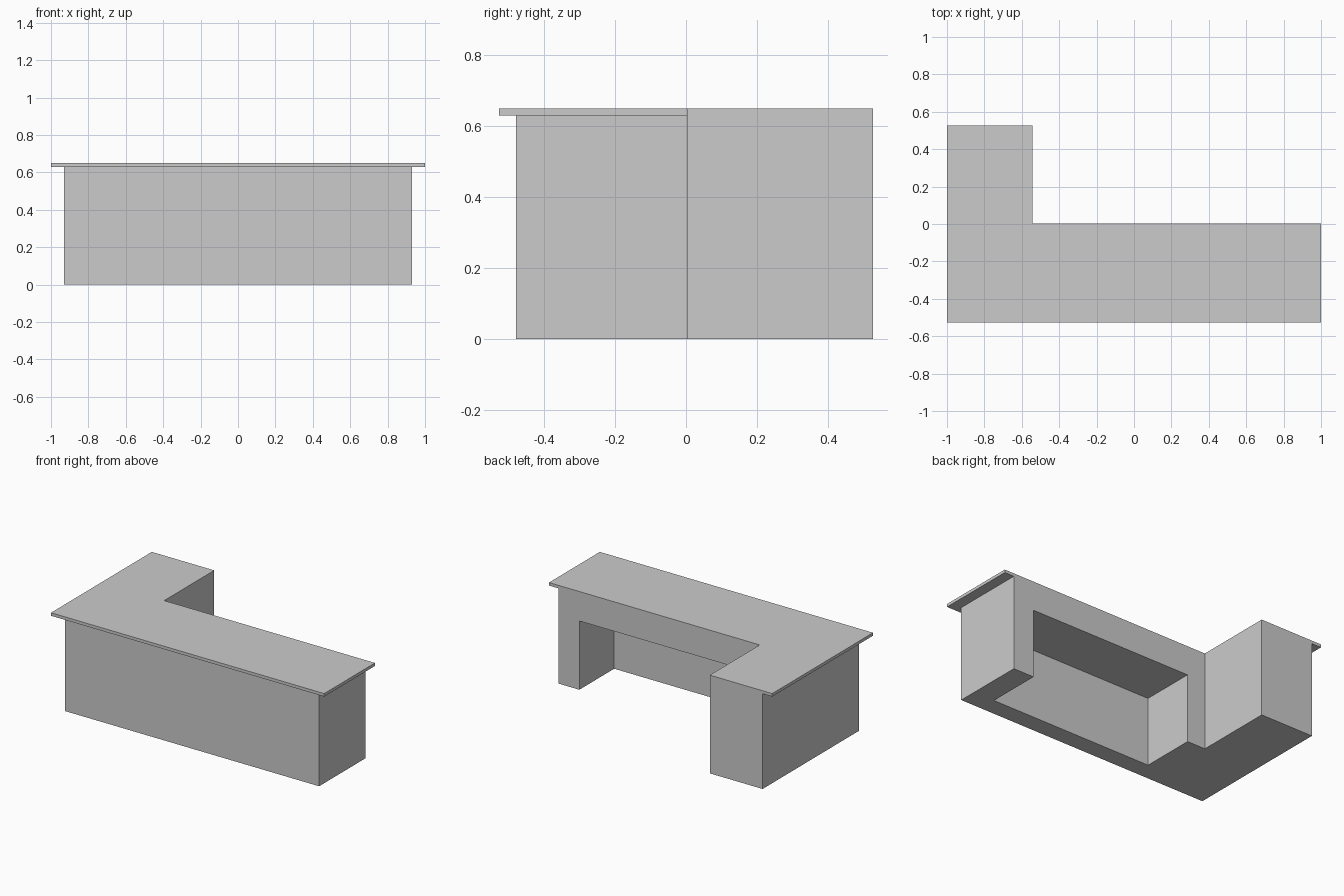
import bpy, bmesh

if "Cube" in bpy.data.objects:
    bpy.data.objects.remove(bpy.data.objects["Cube"])


def prism(name, outline, z0, z1):
    """Extrude a flat outline from z0 up to z1."""
    bm = bmesh.new()
    face = bm.faces.new([bm.verts.new((x, y, z0)) for x, y in outline])
    ext = bmesh.ops.extrude_face_region(bm, geom=[face], use_keep_orig=True)
    top = [v for v in ext["geom"] if isinstance(v, bmesh.types.BMVert)]
    bmesh.ops.translate(bm, verts=top, vec=(0, 0, z1 - z0))
    bmesh.ops.recalc_face_normals(bm, faces=bm.faces)
    mesh = bpy.data.meshes.new(name)
    bm.to_mesh(mesh)
    bm.free()
    obj = bpy.data.objects.new(name, mesh)
    bpy.context.collection.objects.link(obj)
    return obj


def l_shape(side, front):
    """L outline: long counter along x plus a return wing at the left."""
    return [(-side, front), (side, front), (side, INNER_Y),
            (INNER_X, INNER_Y), (INNER_X, BACK), (-side, BACK)]


def combine(target, other, operation):
    mod = target.modifiers.new(operation.title(), "BOOLEAN")
    mod.operation = operation
    mod.solver = "EXACT"
    mod.object = other
    bpy.context.view_layer.objects.active = target
    bpy.ops.object.modifier_apply(modifier=mod.name)
    bpy.data.objects.remove(other)


INNER_X, INNER_Y, BACK = -0.543, 0.004, 0.527

# Cabinet body, with the overhanging worktop flush on its inner sides
desk = prism("reception_desk", l_shape(0.93, -0.48), 0, 0.63)
worktop = prism("worktop", l_shape(1.0, -0.527), 0.63, 0.65)
combine(desk, worktop, "UNION")

# Knee space, open at the back and at the floor
knee = prism("knee_space", [(-0.41, -0.36), (0.778, -0.36),
                            (0.778, 0.2), (-0.41, 0.2)], -0.1, 0.455)
combine(desk, knee, "DIFFERENCE")

# Merge coplanar faces so flush sides show no seam
bm = bmesh.new()
bm.from_mesh(desk.data)
bmesh.ops.dissolve_limit(bm, angle_limit=0.01, verts=bm.verts, edges=bm.edges)
bm.to_mesh(desk.data)
bm.free()
